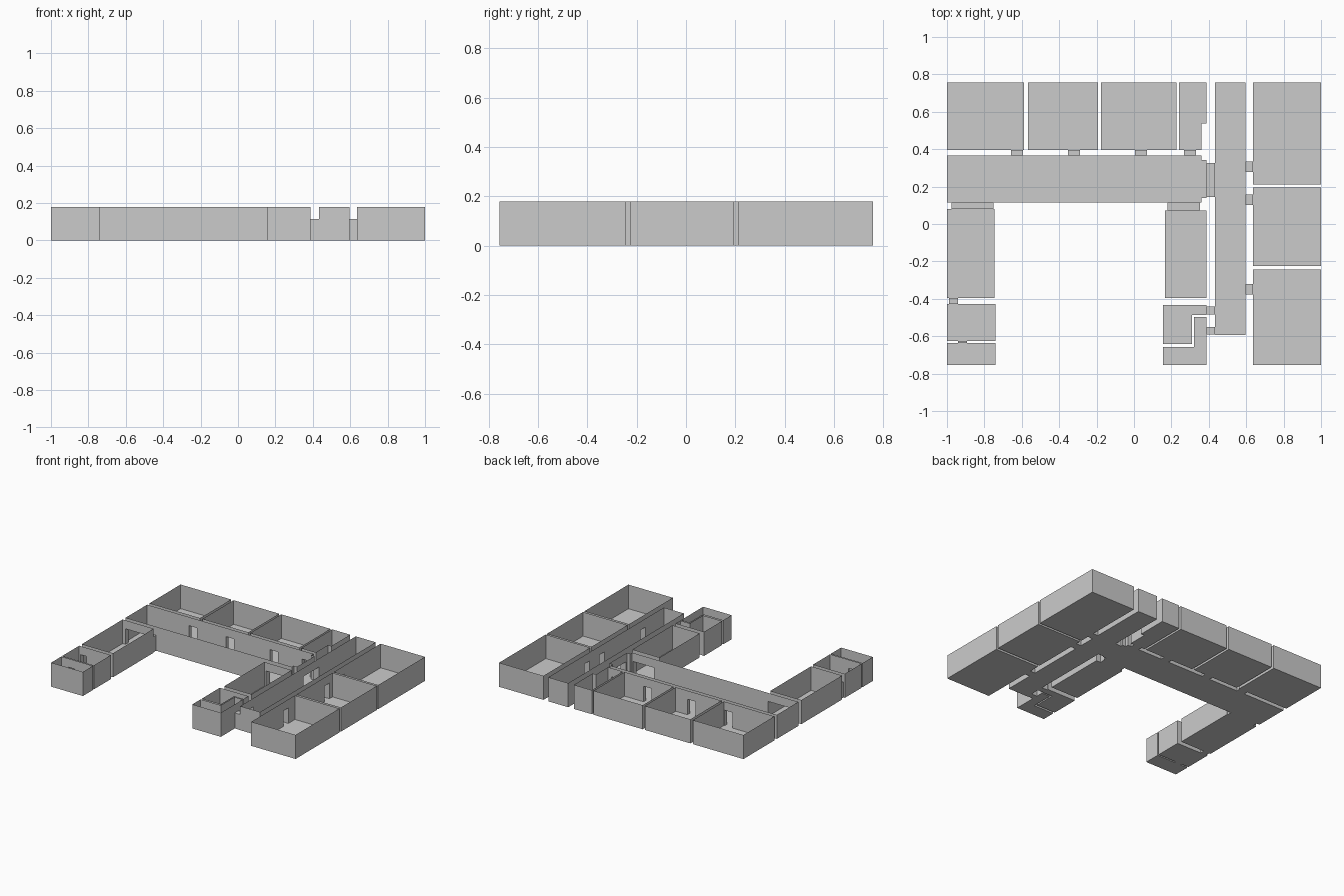
import bpy, bmesh

if "Cube" in bpy.data.objects:
    bpy.data.objects.remove(bpy.data.objects["Cube"])

WALL, DOOR = 0.178, 0.115          # wall height, doorway height
# shared wall lines
TOP, BOT = 0.757, -0.755
N, HN, HS = 0.396, 0.366, 0.115    # north rooms' south wall, hall north / south walls
E0, C0, C1, R0 = 0.388, 0.434, 0.597, 0.637


def rect(x0, x1, y0, y1):
    return [(x0, y0), (x1, y0), (x1, y1), (x0, y1)]


# doorway passages: name -> (x0, x1, y0, y1, travel axis)
passages = {
    "hall_passage_1": (-0.657, -0.593, HN, N, 1),
    "hall_passage_2": (-0.353, -0.289, HN, N, 1),
    "hall_passage_3": (0.005, 0.070, HN, N, 1),
    "hall_passage_4": (0.267, 0.332, HN, N, 1),
    "west_wide_passage": (-0.977, -0.751, 0.080, HS, 1),
    "middle_wide_passage": (0.180, 0.353, 0.072, HS, 1),
    "west_passage": (-0.988, -0.940, -0.428, -0.396, 1),
    "west_end_passage": (-0.941, -0.893, -0.637, -0.626, 1),
    "corridor_wide_passage": (E0, C0, 0.145, 0.326, 0),
    "small_passage_1": (E0, C0, -0.484, -0.441, 0),
    "small_passage_2": (E0, C0, -0.592, -0.550, 0),
    "east_passage_1": (C1, R0, 0.278, 0.334, 0),
    "east_passage_2": (C1, R0, 0.102, 0.158, 0),
    "east_passage_3": (C1, R0, -0.377, -0.321, 0),
}

# room outlines, counter-clockwise
rooms = {
    "north_room_1": rect(-1, -0.587, N, TOP),
    "north_room_2": rect(-0.566, -0.193, N, TOP),
    "north_room_3": rect(-0.176, 0.226, N, TOP),
    "north_room_4": [(0.241, N), (0.36, N), (0.36, 0.537), (E0, 0.537), (E0, TOP), (0.241, TOP)],
    "hall": [(-1, HS), (0.36, HS), (0.36, 0.138), (E0, 0.138), (E0, 0.342),
             (0.36, 0.342), (0.36, HN), (-1, HN)],
    "corridor": rect(C0, C1, -0.594, TOP),
    "east_room_1": rect(R0, 1, 0.211, TOP),
    "east_room_2": rect(R0, 1, -0.225, 0.194),
    "east_room_3": rect(R0, 1, BOT, -0.244),
    "west_room": rect(-1, -0.746, -0.396, 0.080),
    "west_small_room": rect(-1, -0.741, -0.626, -0.428),
    "west_end_room": rect(-1, -0.741, BOT, -0.637),
    "middle_room": rect(0.165, E0, -0.396, 0.072),
    "small_corner_room": [(0.155, -0.642), (0.31, -0.642), (0.31, -0.487), (E0, -0.487),
                          (E0, -0.433), (0.155, -0.433)],
    "small_end_room": [(0.155, BOT), (E0, BOT), (E0, -0.497), (0.32, -0.497),
                       (0.32, -0.658), (0.155, -0.658)],
}


def make_object(name, faces):
    bm = bmesh.new()
    for f in faces:
        bm.faces.new([bm.verts.new(p) for p in f])
    bmesh.ops.remove_doubles(bm, verts=bm.verts, dist=1e-5)
    mesh = bpy.data.meshes.new(name)
    bm.to_mesh(mesh)
    bm.free()
    bpy.context.collection.objects.link(bpy.data.objects.new(name, mesh))


def wall(a, b):
    """Upright wall from a to b, left open wherever a passage meets it."""
    axis = 0 if abs(a[1] - b[1]) < 1e-6 else 1
    line = a[1 - axis]
    lo, hi = sorted((a[axis], b[axis]))
    doors = []
    for p in passages.values():
        span, ends = p[2 * axis:2 * axis + 2], p[2 * (1 - axis):2 * (1 - axis) + 2]
        if p[4] != axis and min(abs(e - line) for e in ends) < 1e-5 \
                and lo <= span[0] and span[1] <= hi:
            doors.append(span)

    def panel(s, e, z0):
        if b[axis] < a[axis]:
            s, e = e, s
        pt = (lambda t, z: (t, line, z)) if axis == 0 else (lambda t, z: (line, t, z))
        return [pt(s, z0), pt(e, z0), pt(e, WALL), pt(s, WALL)]

    faces, at = [], lo
    for s, e in sorted(doors):
        faces += [panel(at, s, 0), panel(s, e, DOOR)]
        at = e
    return faces + [panel(at, hi, 0)]


# open-topped rooms: floor plus thin walls
for name, outline in rooms.items():
    faces = [[(x, y, 0) for x, y in reversed(outline)]]
    for a, b in zip(outline, outline[1:] + outline[:1]):
        faces += wall(a, b)
    make_object(name, faces)

# passages: floor, ceiling and two jambs, open at both ends
for name, (x0, x1, y0, y1, axis) in passages.items():
    base = rect(x0, x1, y0, y1)
    faces = [[(x, y, 0) for x, y in reversed(base)], [(x, y, DOOR) for x, y in base]]
    for i in ((0, 2) if axis == 0 else (1, 3)):
        a, b = base[i], base[(i + 1) % 4]
        faces.append([(*a, 0), (*b, 0), (*b, DOOR), (*a, DOOR)])
    make_object(name, faces)
